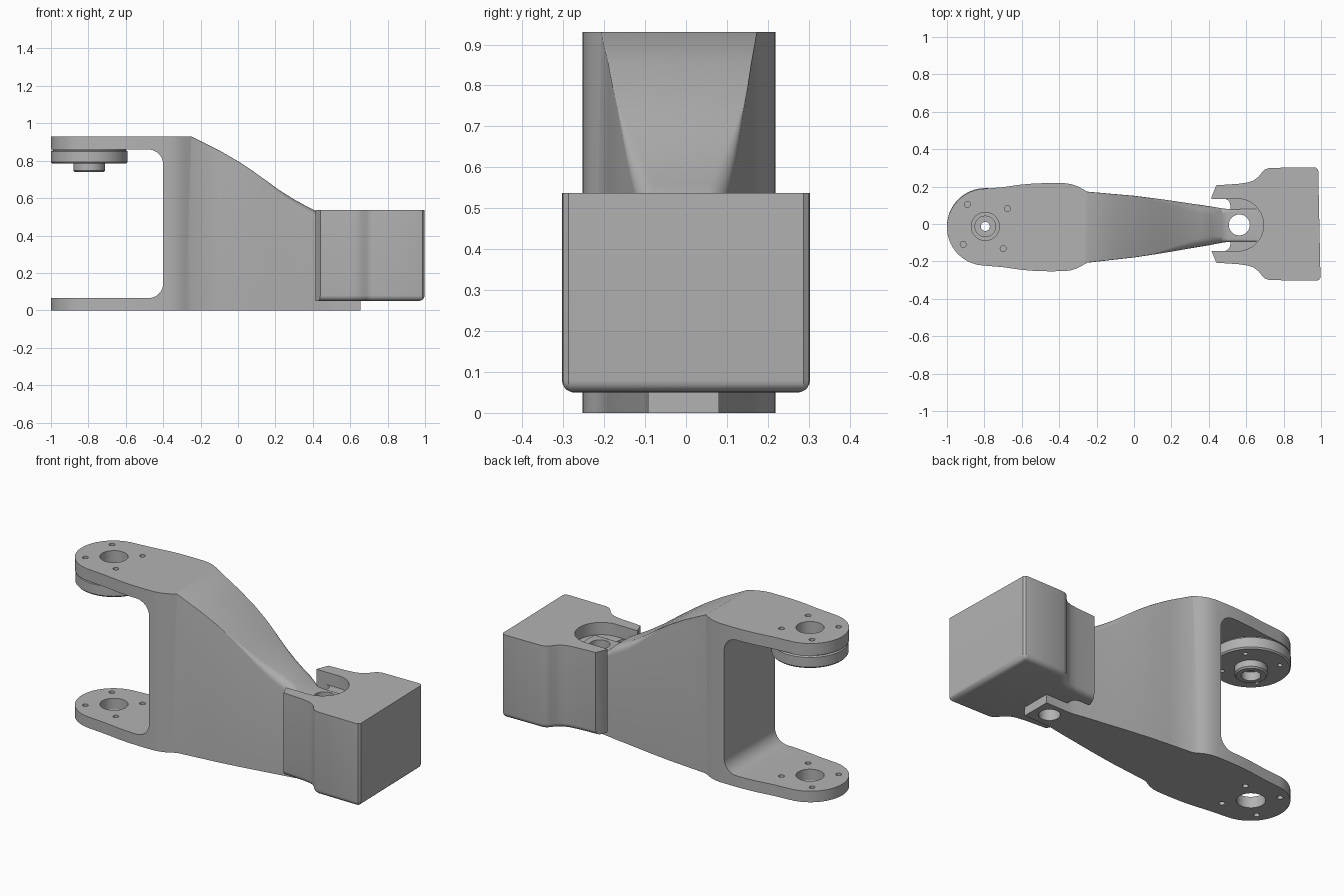
import bpy, bmesh, math

if "Cube" in bpy.data.objects:
    bpy.data.objects.remove(bpy.data.objects["Cube"])

grey = bpy.data.materials.new("satin grey")
grey.use_nodes = True
COLOUR = (0.45, 0.45, 0.45, 1)
grey.diffuse_color = COLOUR
grey.node_tree.nodes["Principled BSDF"].inputs["Base Color"].default_value = COLOUR

PIVOT = (-0.795, -0.013)
TAB = (0.563, -0.005)


def make(name, bm):
    bmesh.ops.recalc_face_normals(bm, faces=bm.faces)
    mesh = bpy.data.meshes.new(name)
    bm.to_mesh(mesh)
    bm.free()
    mesh.materials.append(grey)
    ob = bpy.data.objects.new(name, mesh)
    bpy.context.collection.objects.link(ob)
    return ob


def prism(name, points, low, high, axis="z", round_bottom=0):
    """Extrude an outline along z, or along y for side profiles."""
    bm = bmesh.new()
    def place(p, d):
        return (p[0], p[1], d) if axis == "z" else (p[0], d, p[1])
    a = [bm.verts.new(place(p, low)) for p in points]
    b = [bm.verts.new(place(p, high)) for p in points]
    base = bm.faces.new(a)
    bm.faces.new(b)
    n = len(a)
    for i in range(n):
        j = (i + 1) % n
        bm.faces.new((a[i], a[j], b[j], b[i]))
    bmesh.ops.recalc_face_normals(bm, faces=bm.faces)
    if round_bottom:
        edges = [e for e in base.edges if max(v.co.x for v in e.verts) > 0.5]
        bmesh.ops.bevel(bm, geom=edges, offset=round_bottom, segments=5,
                        profile=0.5, affect="EDGES")
    return make(name, bm)


def circle(c, r, n=48, start=0, sweep=360):
    count = n if sweep == 360 else n + 1
    return [(c[0] + r * math.cos(math.radians(start + sweep * i / n)),
             c[1] + r * math.sin(math.radians(start + sweep * i / n)))
            for i in range(count)]


def rod(c, r, low, high, n=48):
    return prism("cutter", circle(c, r, n), low, high)


def boolean(target, tool, operation="DIFFERENCE"):
    mod = target.modifiers.new("cut", "BOOLEAN")
    mod.operation = operation
    mod.solver = "EXACT"
    mod.object = tool
    bpy.context.view_layer.objects.active = target
    bpy.ops.object.modifier_apply(modifier=mod.name)
    bpy.data.objects.remove(tool)


def smooth(ob):
    bpy.ops.object.select_all(action="DESELECT")
    ob.select_set(True)
    bpy.context.view_layer.objects.active = ob
    bpy.ops.object.shade_smooth_by_angle(angle=math.radians(28))


def mirrored(points, cy):
    """Close a half outline, given as x and half width, about y = cy."""
    return ([(x, cy + w) for x, w in points]
            + [(x, cy - w) for x, w in reversed(points)])


# Rear of the arm: rounded end widening to the web
CY = PIVOT[1] - 0.004
side = [(-0.7, 0.214), (-0.6, 0.228), (-0.53, 0.234), (-0.45, 0.236), (-0.37, 0.235),
        (-0.335, 0.23), (-0.305, 0.22), (-0.28, 0.207), (-0.25, 0.19)]
outline = circle((PIVOT[0], CY), 0.205, 32, 264, -168) + [(x, CY + w) for x, w in side]
outline += [(x, CY - w) for x, w in reversed(side)]
arm = prism("yoke_arm", outline, 0, 0.93)

# Tapering front of the arm: x, half width, top height, top corner radius
sections = [(-0.27, 0.185, 0.93, 0.003), (-0.25, 0.19, 0.93, 0.003),
            (-0.1, 0.175, 0.855, 0.003), (0, 0.165, 0.797, 0.003),
            (0.08, 0.154, 0.744, 0.004), (0.15, 0.144, 0.694, 0.015),
            (0.22, 0.133, 0.643, 0.028), (0.3, 0.12, 0.593, 0.04),
            (0.36, 0.111, 0.56, 0.045), (0.41, 0.103, 0.534, 0.045),
            (0.47, 0.092, 0.48, 0.03), (0.5, 0.088, 0.472, 0.015),
            (0.655, 0.087, 0.47, 0.008)]
bm = bmesh.new()
rings = []
for x, w, top, r in sections:
    cy = CY + 0.011 * (x + 0.25) / 0.9
    ring = [(cy - w, 0), (cy + w, 0)]
    ring += circle((cy + w - r, top - r), r, 5, 0, 90)
    ring += circle((cy - w + r, top - r), r, 5, 90, 90)
    rings.append([bm.verts.new((x, y, z)) for y, z in ring])
for a, b in zip(rings, rings[1:]):
    for i in range(len(a)):
        j = (i + 1) % len(a)
        bm.faces.new((a[i], a[j], b[j], b[i]))
bm.faces.new(rings[0])
bm.faces.new(rings[-1])
boolean(arm, make("cutter", bm), "UNION")

# Fork opening with rounded inner corners
opening = [(-1.2, 0.065)] + circle((-0.48, 0.145), 0.08, 8, -90, 90)
opening += circle((-0.48, 0.78), 0.08, 8, 0, 90) + [(-1.2, 0.86)]
boolean(arm, prism("cutter", opening, -0.5, 0.5, "y"))

# Pivot and screw holes through both fork plates
screws = [(PIVOT[0] + 0.152 * math.cos(math.radians(39 + 90 * k)),
           PIVOT[1] + 0.152 * math.sin(math.radians(39 + 90 * k))) for k in range(4)]
boolean(arm, rod(PIVOT, 0.075, -0.1, 1))
for s in screws:
    boolean(arm, rod(s, 0.016, -0.1, 1, 16))
boolean(arm, rod(TAB, 0.056, -0.1, 1))
smooth(arm)

# Bearing flange and hub, turned from a stepped profile
profile = [(0.024, 0.825), (0.055, 0.825), (0.055, 0.86), (0.195, 0.86), (0.195, 0.855),
           (0.205, 0.85), (0.205, 0.793), (0.198, 0.785), (0.085, 0.785), (0.085, 0.748),
           (0.077, 0.74), (0.05, 0.74), (0.05, 0.79), (0.024, 0.79)]
bm = bmesh.new()
N = 64
turns = []
for k in range(N):
    t = 2 * math.pi * k / N
    turns.append([bm.verts.new((PIVOT[0] + r * math.cos(t), PIVOT[1] + r * math.sin(t), z))
                  for r, z in profile])
for k in range(N):
    a, b = turns[k], turns[(k + 1) % N]
    for i in range(len(profile)):
        j = (i + 1) % len(profile)
        bm.faces.new((a[i], a[j], b[j], b[i]))
flange = make("bearing_flange", bm)
for s in screws:
    boolean(flange, rod(s, 0.013, 0.7, 0.83, 16))
smooth(flange)

# Front block: flared outline with a waist and rounded bottom edges
flare = [(0.415, 0.145), (0.44, 0.207), (0.56, 0.215), (0.61, 0.222), (0.64, 0.233),
         (0.665, 0.252), (0.685, 0.277), (0.7, 0.292), (0.725, 0.3), (0.962, 0.303),
         (0.975, 0.3), (0.985, 0.287)]
outline = mirrored(flare, 0)
outline = [(x + (0.012 if y < 0 and x > 0.95 else 0), y) for x, y in outline]
block = prism("front_block", outline, 0.05, 0.537, round_bottom=0.03)

# Notch around the arm, round pocket on top and bolt hole
notch = [(0.3, 0.14), (0.48, 0.14), (0.497, 0.136), (0.51, 0.124), (0.515, 0.105)]
boolean(block, prism("cutter", mirrored(notch, TAB[1]), -0.1, 1))
pocket = circle((0.553, TAB[1]), 0.14, 32, -90, 180)
pocket += [(0.3, TAB[1] + 0.14), (0.3, TAB[1] - 0.14)]
boolean(block, prism("cutter", pocket, 0.465, 1))
boolean(block, rod(TAB, 0.056, -0.1, 1))
smooth(block)
